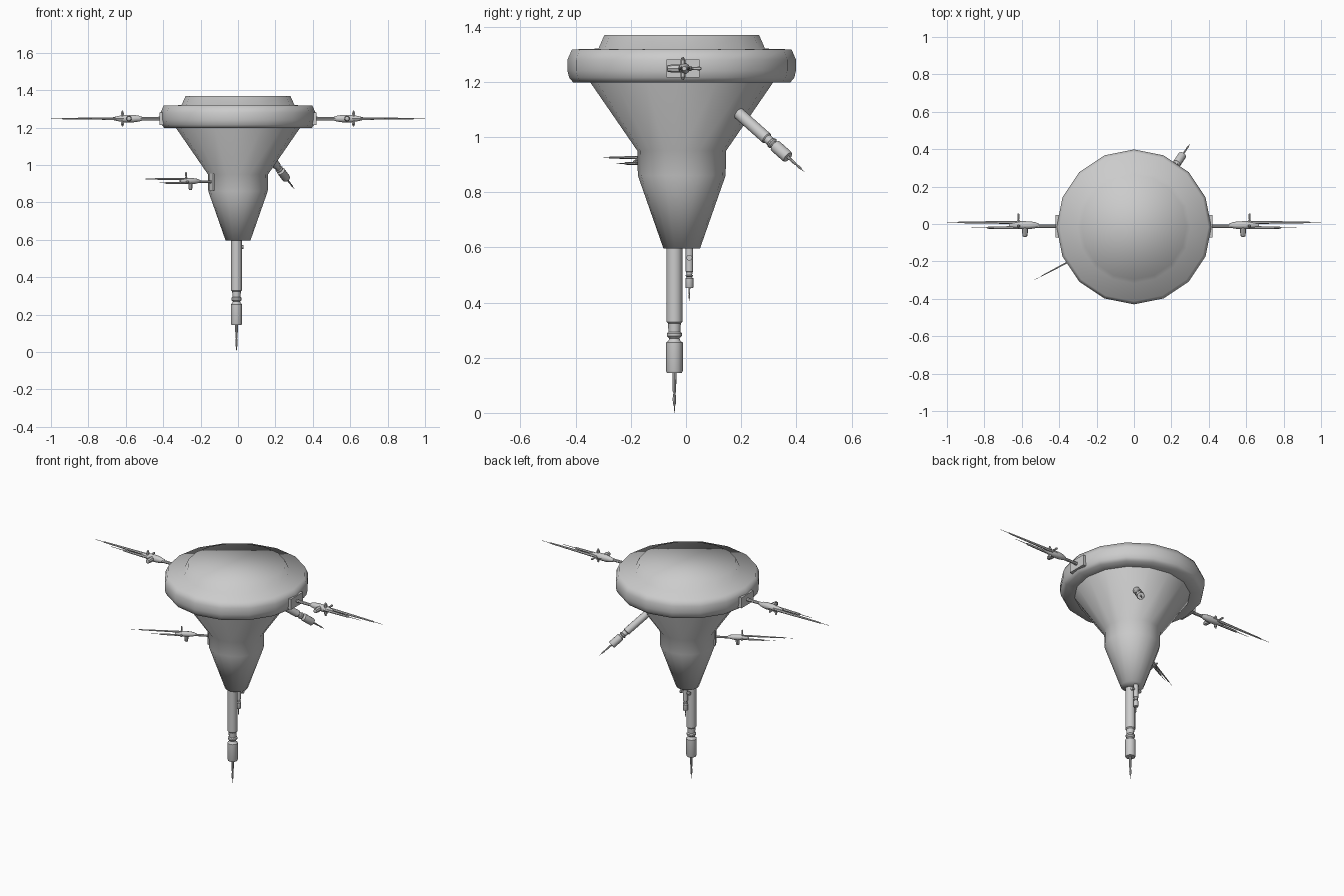
import bpy, bmesh, math
from mathutils import Matrix, Vector

if "Cube" in bpy.data.objects:
    bpy.data.objects.remove(bpy.data.objects["Cube"])


def frame(origin, axis, side, scale=1.0):
    """Local z runs along axis, local x along side."""
    z = Vector(axis).normalized()
    x = Vector(side)
    x = (x - z * x.dot(z)).normalized()
    y = z.cross(x)
    rot = Matrix((x, y, z)).transposed().to_4x4()
    return Matrix.Translation(origin) @ rot @ Matrix.Scale(scale, 4)


def finish(name, bm, matrix, angle=40):
    bmesh.ops.transform(bm, matrix=matrix, verts=bm.verts)
    bmesh.ops.recalc_face_normals(bm, faces=bm.faces)
    me = bpy.data.meshes.new(name)
    bm.to_mesh(me)
    bm.free()
    ob = bpy.data.objects.new(name, me)
    bpy.context.collection.objects.link(ob)
    bpy.ops.object.select_all(action='DESELECT')
    ob.select_set(True)
    bpy.context.view_layer.objects.active = ob
    bpy.ops.object.shade_smooth_by_angle(angle=math.radians(angle))
    return ob


def add_lathe(bm, profile, segs, matrix=Matrix()):
    """Closed surface of revolution from (radius, height) pairs."""
    rings = []
    for r, h in profile:
        rings.append([bm.verts.new(matrix @ Vector((
            r * math.cos(math.tau * i / segs), r * math.sin(math.tau * i / segs), h)))
            for i in range(segs)])
    for a, b in zip(rings, rings[1:]):
        for i in range(segs):
            j = (i + 1) % segs
            bm.faces.new((a[i], a[j], b[j], b[i]))
    bm.faces.new(rings[0][::-1])
    bm.faces.new(rings[-1])


def lathe(name, profile, segs, matrix, angle=40):
    bm = bmesh.new()
    add_lathe(bm, profile, segs, matrix)
    return finish(name, bm, Matrix(), angle)


def rod(name, profile, start, direction, matrix, segs=8):
    """Lathe around a local line, placed by matrix."""
    d = Vector(direction)
    side = (1, 0, 0) if abs(d.x) < 0.9 else (0, 1, 0)
    return lathe(name, profile, segs, matrix @ frame(start, d, side))


CY = -0.0155
CENTRE = Matrix.Translation((0, CY, 0))

# Hull: tapered stem and upper disc
lathe("stem", [(0.066, 0.595), (0.159, 0.86), (0.161, 0.95), (0.333, 1.2), (0.333, 1.22)],
      16, CENTRE, 75)
lathe("upper_disc", [(0.32, 1.197), (0.393, 1.197), (0.408, 1.215), (0.414, 1.24),
                     (0.414, 1.28), (0.398, 1.317), (0.302, 1.32), (0.28, 1.37)],
      16, CENTRE, 85)


def antenna_gun(name, matrix):
    """Twin-spike gun; local z outward, local x toward the knob."""
    bm = bmesh.new()
    bmesh.ops.create_cube(bm, size=1, matrix=Matrix.Diagonal((0.12, 0.066, 0.022, 1)))
    finish(name + "_plate", bm, matrix)
    rod(name + "_neck", [(0.011, -0.01), (0.009, 0.04), (0.009, 0.13)],
        (0, 0, 0), (0, 0, 1), matrix)
    rod(name + "_body", [(0.009, 0.10), (0.016, 0.12), (0.021, 0.15), (0.021, 0.20),
                         (0.014, 0.235), (0.008, 0.26)], (-0.005, 0, 0), (0, 0, 1), matrix, 10)
    rod(name + "_knob", [(0.015, 0), (0.015, 0.035), (0.012, 0.055), (0.004, 0.058)],
        (0, 0, 0.175), (1, 0, 0), matrix)
    # Three thin fins with thicker roots
    for i, d in enumerate([(-1, 0, 0), (0, 1, 0), (0, -1, 0)]):
        n = 0.068 if i == 0 else 0.042
        rod(f"{name}_fin_{i}", [(0.009, 0), (0.009, 0.03), (0.005, 0.033),
                                (0.007, n - 0.006), (0.003, n)],
            (0, 0, 0.21), d, matrix, 6)
    rod(name + "_long_spike", [(0.007, 0.17), (0.008, 0.25), (0.006, 0.40), (0.004, 0.53),
                               (0.0015, 0.535), (0.001, 0.592)],
        (-0.02, 0, 0), (0, 0, 1), matrix, 6)
    rod(name + "_short_spike", [(0.008, 0.17), (0.008, 0.24), (0.006, 0.37), (0.002, 0.38),
                                (0.001, 0.46)], (0.008, 0, 0), (0, 0, 1), matrix, 6)


# Side guns, mirrored left and right on the disc
for label, s in (("left", -1), ("right", 1)):
    antenna_gun(label + "_gun", frame((s * 0.408, CY + 0.004, 1.248), (s, 0, 0), (0, -1, 0)))

# Smaller gun low on the stem, knob pointing down
a = math.radians(208)
out = Vector((math.cos(a), math.sin(a), 0))
antenna_gun("lower_gun", frame(Vector((0, CY, 0.91)) + out * 0.155, out, (0, 0, -1), 0.76))


def cannon(name, origin, direction, length, radius):
    """Telescoping barrel with a collar and a needle tip."""
    m = frame(origin, direction, (1, 0, 0))
    def scaled(pts):
        return [(r * radius, h * length) for r, h in pts]
    lathe(name + "_barrel", scaled([(1, -0.01), (1, 0.45), (0.8, 0.46), (0.75, 0.51),
                                    (0.95, 0.52), (0.95, 0.535), (0.65, 0.55), (0.75, 0.565),
                                    (1.05, 0.575), (1.05, 0.745), (0.95, 0.758)]), 12, m)
    lathe(name + "_needle", scaled([(0.25, 0.74), (0.22, 0.87), (0.13, 0.88), (0.22, 0.91),
                                    (0.2, 0.94), (0.07, 0.96), (0.03, 1)]), 8, m)


# Main lower cannon, small companion cannon and angled rear cannon
cannon("main_cannon", (-0.008, -0.042, 0.6), (0, 0, -1), 0.6, 0.029)
cannon("small_cannon", (-0.004, 0.012, 0.6), (0, 0, -1), 0.195, 0.014)
b = math.radians(56)
back = Vector((math.cos(b), math.sin(b), 0))
start = Vector((0, CY, 1.095)) + back * 0.236
cannon("rear_cannon", start, back * 0.301 + Vector((0, 0, -0.222)), 0.374, 0.0215)

# Little cross lugs beside the small cannon
for label, s in (("left", -1), ("right", 1)):
    rod(label + "_lug", [(0.006, 0), (0.006, 0.022), (0.011, 0.023), (0.011, 0.033)],
        (-0.004, 0.012, 0.562), (s, 0, 0), Matrix())
